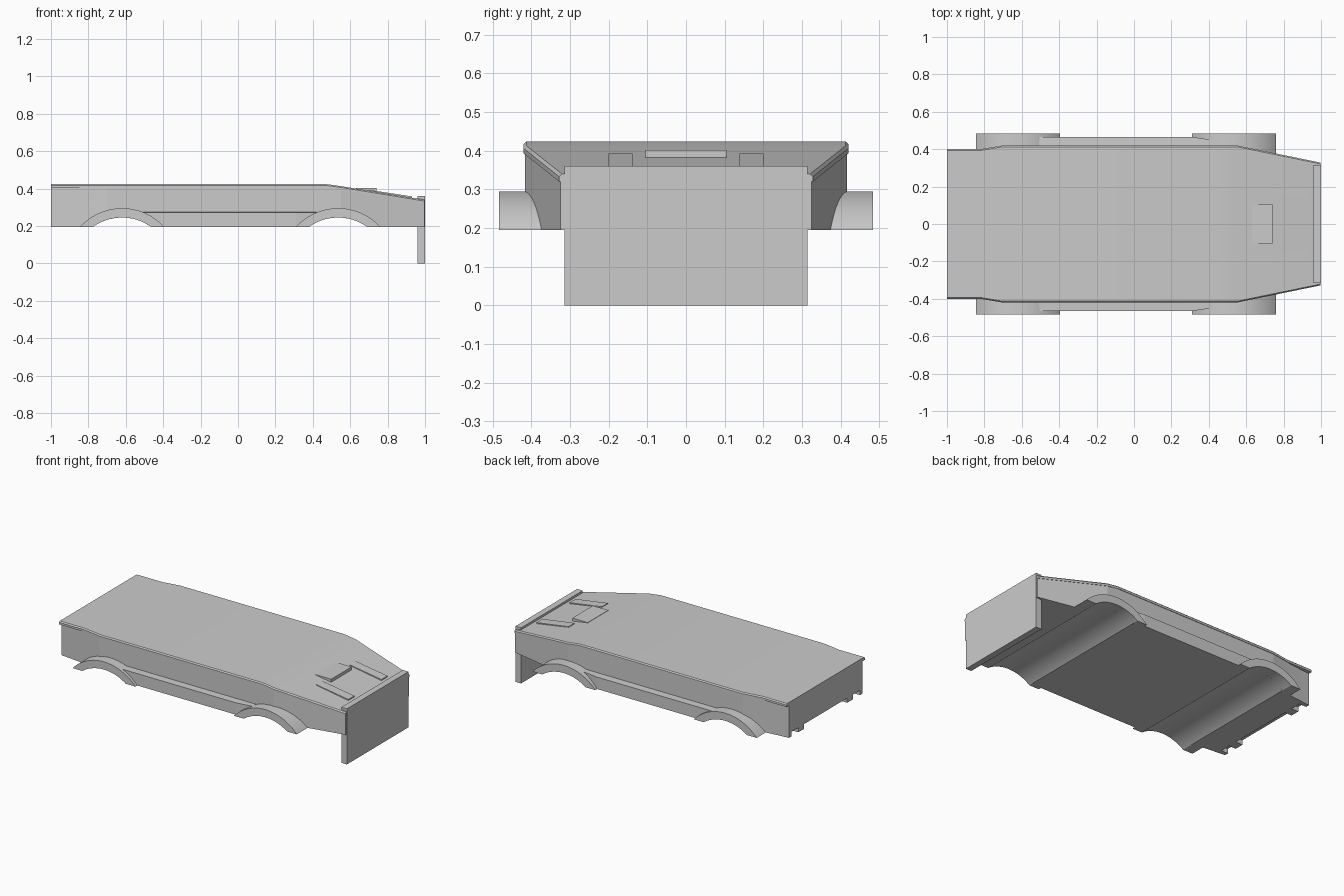
import bpy, bmesh, math

old = bpy.data.objects.get("Cube")
if old:
    bpy.data.objects.remove(old, do_unlink=True)

grey = bpy.data.materials.new("body_grey")
grey.use_nodes = True
grey.diffuse_color = (0.6, 0.6, 0.6, 1)
bsdf = next(n for n in grey.node_tree.nodes if n.type == 'BSDF_PRINCIPLED')
bsdf.inputs["Base Color"].default_value = (0.6, 0.6, 0.6, 1)

BASE = 0.195
AXLES = (-0.62, 0.535)


def loft(name, rings):
    """Skin a row of matching closed rings and cap both ends."""
    bm = bmesh.new()
    rows = [[bm.verts.new(p) for p in ring] for ring in rings]
    n = len(rows[0])
    for a, b in zip(rows, rows[1:]):
        for i in range(n):
            j = (i + 1) % n
            bm.faces.new((a[i], a[j], b[j], b[i]))
    bm.faces.new(rows[0][::-1])
    bm.faces.new(rows[-1])
    bmesh.ops.recalc_face_normals(bm, faces=bm.faces)
    mesh = bpy.data.meshes.new(name)
    bm.to_mesh(mesh)
    bm.free()
    mesh.materials.append(grey)
    obj = bpy.data.objects.new(name, mesh)
    bpy.context.collection.objects.link(obj)
    return obj


def prism(name, profile, y0, y1):
    """Extrude an x-z profile across y."""
    return loft(name, [[(x, y, z) for x, z in profile] for y in (y0, y1)])


def box(name, x0, x1, y0, y1, z0, z1):
    return prism(name, [(x0, z0), (x1, z0), (x1, z1), (x0, z1)], y0, y1)


def arc(cx, cz, r, a0, a1, steps):
    return [(cx + r * math.cos(a0 + (a1 - a0) * i / steps),
             cz + r * math.sin(a0 + (a1 - a0) * i / steps)) for i in range(steps + 1)]


def activate(obj):
    bpy.ops.object.select_all(action='DESELECT')
    obj.select_set(True)
    bpy.context.view_layer.objects.active = obj


def cut(obj, cutters):
    activate(obj)
    for c in cutters:
        mod = obj.modifiers.new("cut", 'BOOLEAN')
        mod.operation = 'DIFFERENCE'
        mod.solver = 'EXACT'
        mod.object = c
        bpy.ops.object.modifier_apply(modifier=mod.name)


def smooth(obj, degrees):
    activate(obj)
    bpy.ops.object.shade_smooth_by_angle(angle=math.radians(degrees))


# Lower body: (x, half width, top height)
hull = [(-1, 0.375, 0.41), (-0.86, 0.39, 0.41), (-0.7, 0.417, 0.41), (0.47, 0.417, 0.41),
        (0.55, 0.417, 0.396), (0.998, 0.325, 0.325)]
body = loft("body", [[(x, -w, BASE), (x, w, BASE), (x, w, z), (x, -w, z)] for x, w, z in hull])

# Roof and sloping nose deck with softened side edges
deck = [(-1, 0.4, 0.424), (-0.82, 0.4, 0.424), (-0.7, 0.42, 0.424), (0.47, 0.42, 0.424),
        (0.55, 0.42, 0.413), (0.998, 0.328, 0.34)]
half = [(0, -0.02), (0, -0.007), (0.007, 0)]
roof = loft("roof_deck", [[(x, w - d, z + h) for d, h in half] +
                          [(x, d - w, z + h) for d, h in half[::-1]] for x, w, z in deck])
smooth(roof, 12)

# Wheel tunnels and rear edge notches
tunnels = []
for x in AXLES:
    t = prism("wheel_tunnel_cutter", arc(x, -0.02, 0.265, 0, 2 * math.pi, 96)[:-1], -0.6, 0.6)
    tunnels.append(t)
notches = [box("rear_notch_cutter", -1.1, -0.95, a, b, 0.1, BASE + 0.03)
           for a, b in ((-0.35, -0.28), (-0.22, 0.22), (0.28, 0.35))]
cut(body, tunnels + notches)
smooth(body, 5)

# Side sills and wheel arch flares
for side, s in (("left", 1), ("right", -1)):
    sill = loft(side + "_sill", [[(x, s * 0.38, BASE), (x, s * w, BASE),
                                  (x, s * w, 0.272), (x, s * 0.38, 0.275)]
                                 for x, w in ((-0.52, 0.465), (0.31, 0.465), (0.42, 0.45))])
    cut(sill, tunnels)
    smooth(sill, 5)
    for end, x in zip(("rear", "front"), AXLES):
        cz_out, r_out, cz_in, r_in = -0.008, 0.303, -0.02, 0.265
        a = math.asin((BASE - cz_out) / r_out)
        b = math.asin((BASE - cz_in) / r_in)
        profile = (arc(x, cz_out, r_out, a, math.pi - a, 32) +
                   arc(x, cz_in, r_in, math.pi - b, b, 32))
        flare = prism(f"{end}_{side}_arch_flare", profile, s * 0.36, s * 0.484)
        smooth(flare, 30)

    # Raised rib on the nose deck
    y = sorted((s * 0.138, s * 0.2))
    prism(side + "_nose_rib", [(0.7, 0.36), (0.93, 0.33), (0.93, 0.358), (0.7, 0.393)], *y)

# Nose hatch block and front plate
box("nose_block", 0.63, 0.74, -0.105, 0.105, 0.36, 0.402)
box("front_plate", 0.96, 1, -0.315, 0.315, 0, 0.36)

for c in tunnels + notches:
    bpy.data.objects.remove(c, do_unlink=True)
